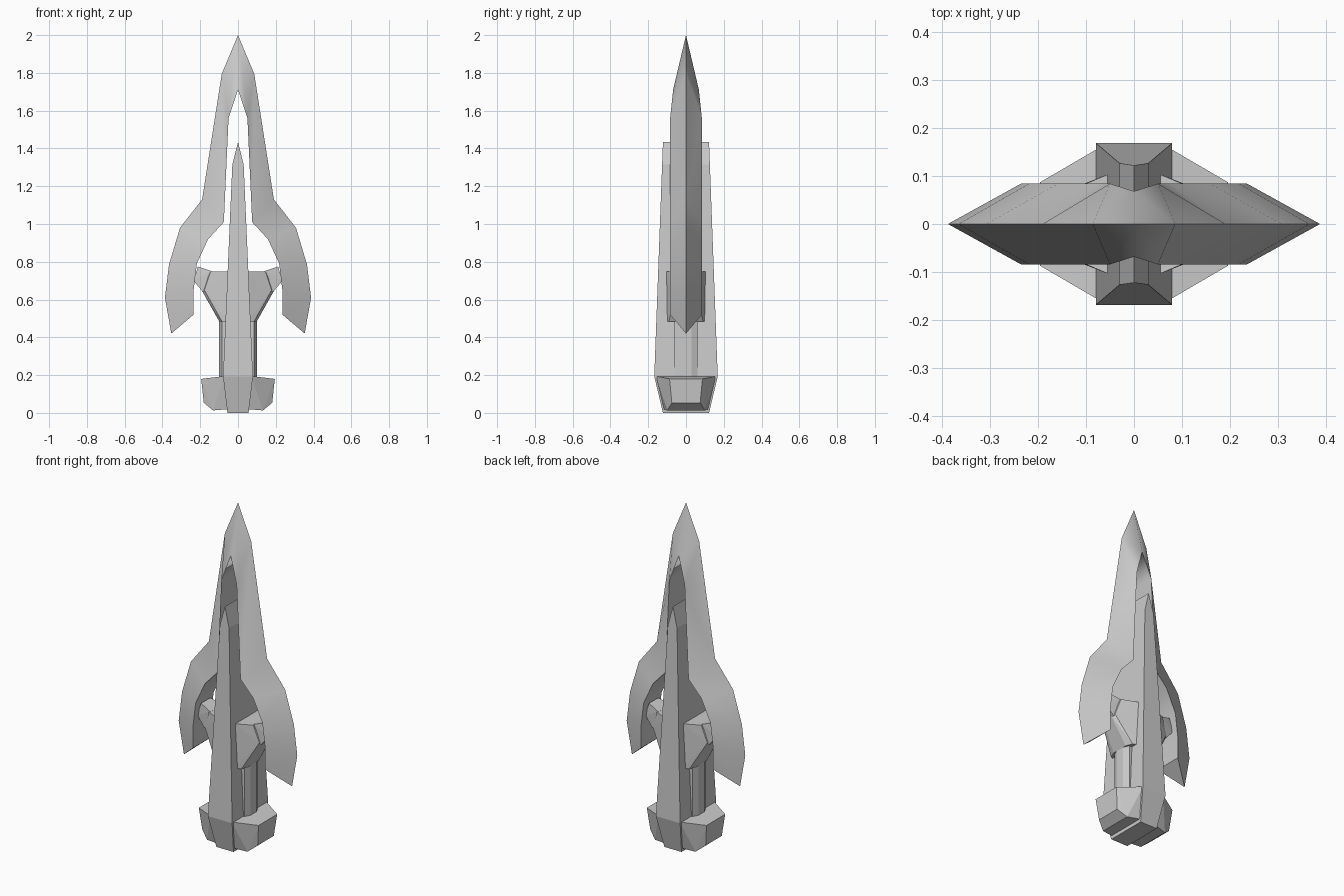
import bpy, bmesh

if "Cube" in bpy.data.objects:
    bpy.data.objects.remove(bpy.data.objects["Cube"])


def add_object(name, bm):
    bmesh.ops.recalc_face_normals(bm, faces=bm.faces)
    mesh = bpy.data.meshes.new(name)
    bm.to_mesh(mesh)
    bm.free()
    ob = bpy.data.objects.new(name, mesh)
    bpy.context.collection.objects.link(ob)
    return ob


def mirror(ob):
    m = ob.modifiers.new("Mirror", "MIRROR")
    m.use_axis[0] = True


def hull(name, points, both_x=False, two_sided=True):
    """Convex solid from (x, y, z) points, reflected in y and optionally in x."""
    bm = bmesh.new()
    for x, y, z in points:
        for sx in ((-1, 1) if both_x and x > 0 else (1,)):
            for sy in (-1, 1):
                bm.verts.new((sx * x, sy * y, z))
    bmesh.ops.convex_hull(bm, input=bm.verts[:])
    bmesh.ops.delete(bm, geom=[v for v in bm.verts if not v.link_faces], context="VERTS")
    bmesh.ops.dissolve_limit(bm, angle_limit=0.02, verts=bm.verts[:], edges=bm.edges[:])
    ob = add_object(name, bm)
    if two_sided and not both_x:
        mirror(ob)
    return ob


# Forked blade: triangular section, sharp outer edge and flat inner face
outer = [(0, 2), (.086, 1.795), (.19, 1.13), (.307, .98), (.365, .787), (.387, .61), (.353, .42)]
inner = [(0, 1.712), (.05, 1.56), (.075, 1.01), (.158, .92), (.218, .79), (.235, .65), (.235, .52)]
bm = bmesh.new()
rings = []
for i, ((xo, zo), (xi, zi)) in enumerate(zip(outer, inner)):
    y = .068 if i == 0 else .084
    rings.append([bm.verts.new(p) for p in ((xo, 0, zo), (xi, -y, zi), (xi, y, zi))])
for a, b in zip(rings, rings[1:]):
    for k in range(3):
        n = (k + 1) % 3
        bm.faces.new((a[k], b[k], b[n], a[n]))
bm.faces.new(rings[-1])
blade = add_object("forked_blade", bm)
mirror(blade)
bpy.context.view_layer.objects.active = blade
blade.select_set(True)
bpy.ops.object.shade_smooth_by_angle()

# Central spine running from the base up between the blade arms
hull("central_spine", [(0, .122, 1.433), (.03, .1264, 1.315), (.079, .168, .193), (.056, .122, 0)],
     both_x=True)

# Pommel blocks on both sides of the base
hull("pommel", [(.07, .16, .195), (.195, .087, .18), (.181, .075, .053),
                (.132, .1, .013), (.05, .118, .02)])

# Grip panels
hull("grip", [(x, y, z) for z in (.17, .5) for x, y in ((.04, .062), (.085, .062), (.1, .028))])

# Guard body and the horns that meet the blade arms
hull("guard", [(.05, .105, .748), (.05, .105, .485), (.085, .09, .485), (.1, .05, .485),
               (.145, .065, .75), (.178, .055, .65), (.19, .035, .645)])
hull("guard_horn", [(.137, .06, .75), (.212, .042, .775), (.236, .042, .70), (.185, .05, .64),
                    (.13, .06, .66)])
